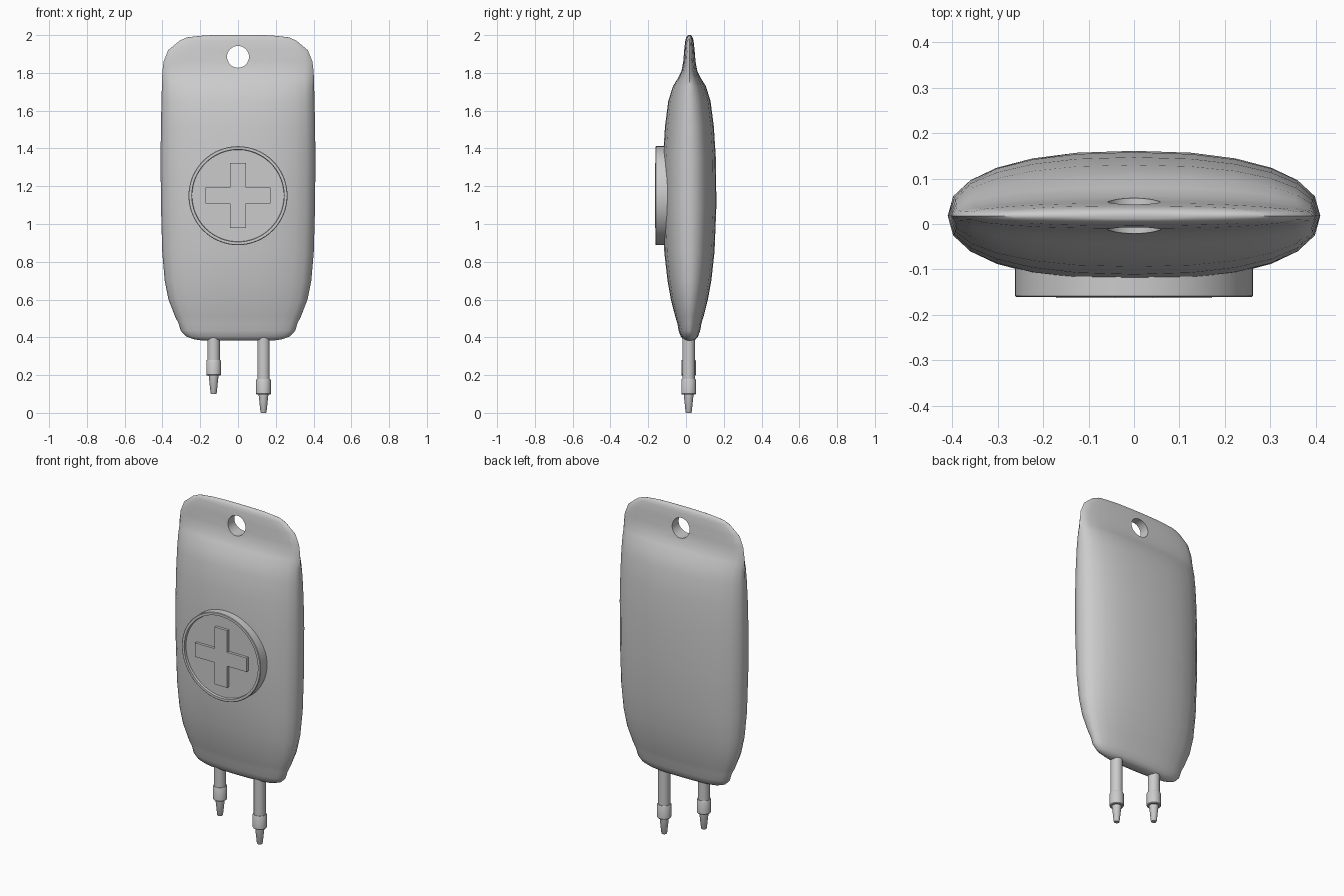
import bpy, bmesh, math
from mathutils import Matrix

cube = bpy.data.objects.get("Cube")
if cube:
    bpy.data.objects.remove(cube, do_unlink=True)

grey = bpy.data.materials.new("plain grey")
grey.use_nodes = True
COLOUR = (0.6, 0.6, 0.6, 1)
grey.diffuse_color = COLOUR
grey.node_tree.nodes["Principled BSDF"].inputs["Base Color"].default_value = COLOUR

MID = 0.018  # depth of the pouch's middle plane


def finish(name, bm, angle=35):
    bmesh.ops.recalc_face_normals(bm, faces=bm.faces)
    mesh = bpy.data.meshes.new(name)
    bm.to_mesh(mesh)
    bm.free()
    obj = bpy.data.objects.new(name, mesh)
    bpy.context.collection.objects.link(obj)
    mesh.materials.append(grey)
    bpy.ops.object.select_all(action="DESELECT")
    obj.select_set(True)
    bpy.context.view_layer.objects.active = obj
    bpy.ops.object.shade_smooth_by_angle(angle=math.radians(angle))
    return obj


def bridge(bm, rings):
    for a, b in zip(rings, rings[1:]):
        n = len(a)
        for i in range(n):
            bm.faces.new((a[i], a[(i + 1) % n], b[(i + 1) % n], b[i]))
    bm.faces.new(rings[0])
    bm.faces.new(rings[-1])


def lathe(name, profile, matrix, sides):
    """Closed solid turned about local z from (radius, height) pairs."""
    bm = bmesh.new()
    turn = [2 * math.pi * i / sides for i in range(sides)]
    bridge(bm, [[bm.verts.new((r * math.cos(t), r * math.sin(t), z)) for t in turn]
                for r, z in profile])
    bm.transform(matrix)
    return finish(name, bm)


def signed_power(v, p):
    return math.copysign(abs(v) ** p, v)


# Pouch: lofted oval sections (height, half width, half depth)
sections = [
    (0.382, 0.18, 0.018), (0.39, 0.235, 0.034), (0.405, 0.275, 0.046),
    (0.435, 0.303, 0.057), (0.475, 0.315, 0.064), (0.51, 0.333, 0.075),
    (0.60, 0.368, 0.098), (0.70, 0.388, 0.116), (0.85, 0.401, 0.133),
    (1.10, 0.408, 0.143), (1.35, 0.41, 0.14), (1.52, 0.408, 0.129),
    (1.65, 0.405, 0.112), (1.73, 0.403, 0.087), (1.77, 0.402, 0.062),
    (1.81, 0.40, 0.042), (1.86, 0.394, 0.033), (1.92, 0.37, 0.028),
    (1.97, 0.31, 0.022), (1.988, 0.27, 0.017), (1.997, 0.19, 0.011),
    (2.0, 0.13, 0.006),
]
SIDES = 24
bm = bmesh.new()
rings = []
for z, w, d in sections:
    ring = []
    for i in range(SIDES):
        t = 2 * math.pi * i / SIDES
        ring.append(bm.verts.new((w * signed_power(math.cos(t), 0.87),
                                  MID + d * signed_power(math.sin(t), 0.87), z)))
    rings.append(ring)
bridge(bm, rings)
pouch = finish("pouch", bm, 60)

# Hanging hole through the flat seal
lying = Matrix.Rotation(math.pi / 2, 4, "X")  # local z becomes -y
cutter = lathe("hole_cutter", [(0.058, -0.2), (0.058, 0.2)],
               Matrix.Translation((0, 0, 1.885)) @ lying, 32)
cutter.hide_render = True
cutter.hide_set(True)
cut = pouch.modifiers.new("hanging_hole", "BOOLEAN")
cut.object = cutter
cut.solver = "EXACT"
bpy.context.view_layer.objects.active = pouch
bpy.ops.object.modifier_apply(modifier="hanging_hole")
bpy.data.objects.remove(cutter, do_unlink=True)
bpy.context.view_layer.objects.active = pouch
pouch.select_set(True)
bpy.ops.object.shade_smooth_by_angle(angle=math.radians(50))

# Round badge with a raised rim
BADGE_Z = 1.15
lathe("badge", [(0.262, 0.05), (0.262, 0.158), (0.259, 0.161), (0.245, 0.161),
                (0.243, 0.147)],
      Matrix.Translation((0, 0, BADGE_Z)) @ lying, 64)

# Raised cross on the badge
LONG, HALF = 0.172, 0.042
corner = [(LONG, -HALF), (LONG, HALF), (HALF, HALF)]
bm = bmesh.new()
outline = []
for k in range(4):
    spin = Matrix.Rotation(k * math.pi / 2, 2)
    for x, z in corner:
        c, s = spin[0][0], spin[1][0]
        outline.append((c * x - s * z, s * x + c * z))
bridge(bm, [[bm.verts.new((x, y, BADGE_Z + z)) for x, z in outline]
            for y in (-0.14, -0.163)])
finish("cross", bm)

# Outlet tubes, each with a collar and a tapered tip
for side, x, tip in (("right", -0.129, 0.1), ("left", 0.135, 0.0)):
    lathe(side + "_tube",
          [(0.014, 0), (0.016, 0.003), (0.026, 0.098), (0.036, 0.098),
           (0.039, 0.102), (0.039, 0.174), (0.036, 0.18), (0.033, 0.18),
           (0.033, 0.43 - tip)],
          Matrix.Translation((x, 0.014, tip)), 24)
